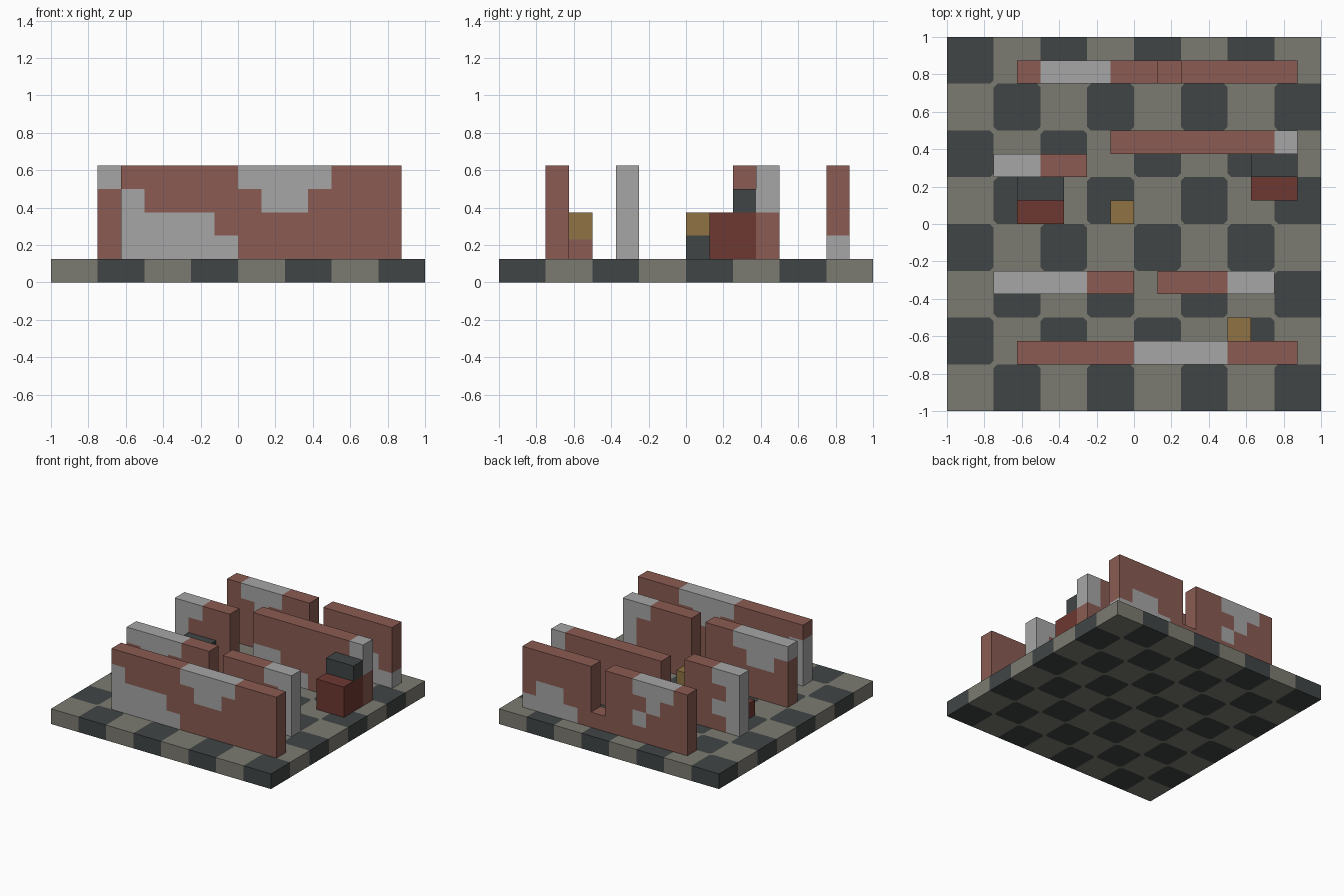
import bpy, bmesh
from mathutils import Vector

old = bpy.data.objects.get("Cube")
if old:
    bpy.data.objects.remove(old, do_unlink=True)

T = 0.125   # wall tile size
TILE = 0.25  # floor tile size


def material(name, rgb):
    m = bpy.data.materials.new(name)
    m.use_nodes = True
    m.diffuse_color = (*rgb, 1)
    m.node_tree.nodes["Principled BSDF"].inputs["Base Color"].default_value = (*rgb, 1)
    return m


BRICK = material("brick_red", (0.254, 0.105, 0.084))
PLASTER = material("plaster_grey", (0.38, 0.38, 0.38))
STONE = material("stone_light", (0.202, 0.198, 0.165))
SLATE = material("slate_dark", (0.052, 0.06, 0.06))
GOLD = material("ochre", (0.275, 0.171, 0.056))
MAROON = material("dark_red", (0.153, 0.04, 0.032))


def box_mesh(lo, hi):
    lo, hi = Vector(lo), Vector(hi)
    bm = bmesh.new()
    bmesh.ops.create_cube(bm, size=1)
    for v in bm.verts:
        v.co = (lo + hi) / 2 + v.co * (hi - lo)
    return bm


def slice_mesh(bm, axis, start, step, count):
    # cut the mesh into equal strips along one axis
    normal = Vector((0, 0, 0))
    normal[axis] = 1
    for k in range(1, count):
        bmesh.ops.bisect_plane(bm, geom=bm.verts[:] + bm.edges[:] + bm.faces[:],
                               plane_co=normal * (start + k * step), plane_no=normal)


def finish(name, bm, *mats):
    mesh = bpy.data.meshes.new(name)
    bm.to_mesh(mesh)
    bm.free()
    for m in mats:
        mesh.materials.append(m)
    ob = bpy.data.objects.new(name, mesh)
    bpy.context.scene.collection.objects.link(ob)
    return ob


def box(name, lo, hi, mat):
    return finish(name, box_mesh(lo, hi), mat)


def wall(name, x, y, rows):
    # rows run from top to bottom: b is brick, p is plaster
    cols, high = len(rows[0]), len(rows)
    bm = box_mesh((x, y, T), (x + cols * T, y + T, T + high * T))
    slice_mesh(bm, 0, x, T, cols)
    slice_mesh(bm, 2, T, T, high)
    for f in bm.faces:
        c = f.calc_center_median()
        i = min(max(int((c.x - x) / T), 0), cols - 1)
        j = min(max(int((c.z - T) / T), 0), high - 1)
        f.material_index = int(rows[high - 1 - j][i] == "p")
    finish(name, bm, BRICK, PLASTER)


# checkered floor with small clipped tile corners
bm = box_mesh((-1, -1, 0), (1, 1, T))
for axis in (0, 1):
    slice_mesh(bm, axis, -1, TILE, 8)
for f in bm.faces:
    c = f.calc_center_median()
    i, j = (min(max(int((a + 1) / TILE), 0), 7) for a in c.xy)
    f.material_index = (i + j) % 2
inner = [v for v in bm.verts if max(abs(v.co.x), abs(v.co.y)) < 0.9]
corners = bmesh.ops.bevel(bm, geom=inner, offset=0.02, offset_type='OFFSET',
                          segments=1, profile=0.5, affect='VERTICES')
for f in corners["faces"]:
    if f.calc_area() < 0.01:
        f.material_index = 0
finish("floor", bm, STONE, SLATE)

# ruined walls
wall("front_wall", -0.625, -0.75,
     ["bbbbbppppbbb", "pbbbbbppbbbb", "ppppbbbbbbbb", "pppppbbbbbbb"])
wall("inner_wall_front_right", -0.75, -0.375, ["ppppbb", "bppbbb", "bbbbbb", "bbbbbb"])
wall("inner_wall_front_left", 0.125, -0.375, ["bbbpp", "bbbbp", "bbbbp", "bbbbp"])
wall("inner_wall_back_left", -0.125, 0.375,
     ["bbbbbbbp", "bbbbbbbp", "ppbbbbbb", "ppppbbbb"])
wall("inner_wall_back_right", -0.75, 0.25, ["ppbb", "pbbb", "ppbb", "pbbb"])
wall("back_wall_right", -0.625, 0.75, ["bpppbb", "bbpbbb", "bbbpbb", "bbbbbb"])
wall("back_wall_left", 0.25, 0.75, ["bbbbb", "bbbbb", "bbppb", "bpppp"])
wall("back_wall_sill", 0.125, 0.75, ["b"])

# seats: red base with a dark back on its rear half
for side, x, y, h in (("left", 0.625, 0.125, 0.25), ("right", -0.625, 0, T)):
    box("seat_base_" + side, (x, y, T), (x + 0.25, y + 0.25, T + h), MAROON)
    box("seat_back_" + side, (x, y + T, T + h), (x + 0.25, y + 0.25, T + h + T), SLATE)

# small posts with ochre tops
for side, x, y, split, mat in (("front", 0.5, -0.625, 0.23, BRICK),
                               ("middle", -0.125, 0, 0.25, SLATE)):
    box("post_body_" + side, (x, y, T), (x + T, y + T, split), mat)
    box("post_top_" + side, (x, y, split), (x + T, y + T, 0.375), GOLD)
